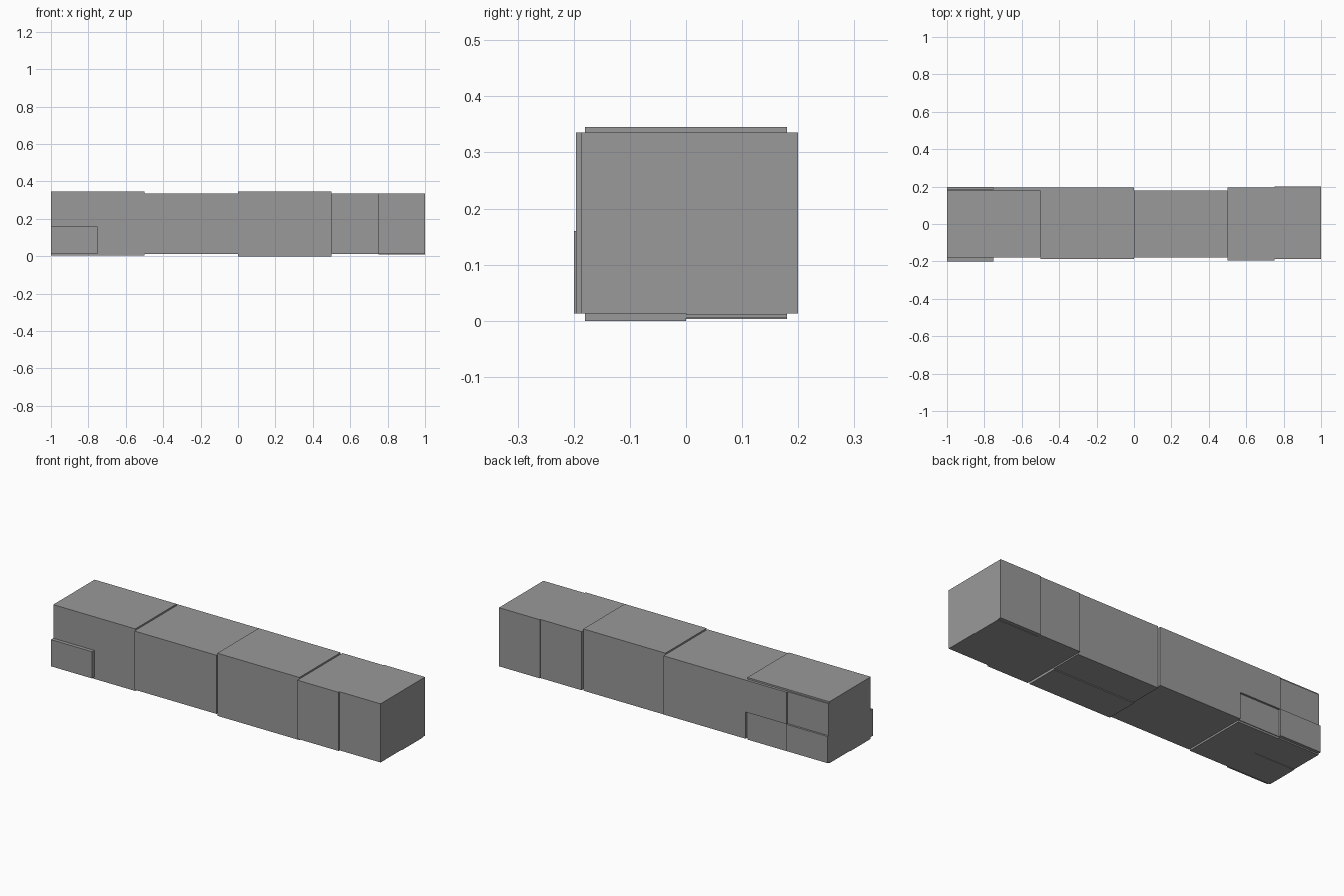
import bpy

if "Cube" in bpy.data.objects:
    bpy.data.objects.remove(bpy.data.objects["Cube"], do_unlink=True)

# Single flat colour
grey = bpy.data.materials.new("plain grey")
grey.use_nodes = True
colour = (0.32, 0.32, 0.32, 1)
grey.diffuse_color = colour
grey.node_tree.nodes["Principled BSDF"].inputs["Base Color"].default_value = colour


def box(name, x, y, z):
    """Axis-aligned block between (low, high) limits."""
    spans = (x, y, z)
    bpy.ops.mesh.primitive_cube_add(size=1, location=[(a + b) / 2 for a, b in spans])
    ob = bpy.context.object
    ob.name = name
    ob.scale = [b - a for a, b in spans]
    bpy.ops.object.transform_apply(location=False, rotation=False, scale=True)
    ob.data.materials.append(grey)
    return ob


W, LOW, HIGH, MID = 0.18, 0.013, 0.336, 0.16
HALF, END = 0.5, 0.75
CORE = 0.17

# Square beam core
box("beam_core", (-1, 1), (-W, W), (LOW, HIGH))

# Raised top slabs on alternate sections
for name, x in (("right_top_slab", -1), ("left_top_slab", 0)):
    box(name, (x, x + HALF), (-W, W), (HIGH - 0.02, 0.345))

# Front cladding
for name, x, depth, top in (
    ("front_right_low_block", (-1, -END), 0.20, MID),
    ("front_centre_panel", (-HALF, 0), 0.187, HIGH),
    ("front_left_inner_panel", (HALF, END), 0.196, HIGH),
    ("front_left_end_panel", (END, 1), 0.187, HIGH),
):
    box(name, x, (-depth, -CORE), (LOW, top))

# Back cladding
for name, x, depth, z in (
    ("back_left_end_panel", (END, 1), 0.20, (LOW, HIGH)),
    ("back_left_inner_panel", (HALF, END), 0.195, (LOW, HIGH)),
    ("back_centre_panel", (-HALF, 0), 0.195, (LOW, HIGH)),
    ("back_right_upper_panel", (-END, -HALF), 0.195, (MID, HIGH)),
    ("back_right_low_panel", (-END, -HALF), 0.184, (LOW, MID)),
    ("back_right_end_low_block", (-1, -END), 0.197, (LOW, MID)),
    ("back_right_end_upper_panel", (-1, -END), 0.186, (MID, HIGH)),
):
    box(name, x, (CORE, depth), z)

# Underside slabs
for name, x, y, low in (
    ("left_front_under_slab", (0, HALF), (-W, 0), 0),
    ("left_back_under_slab", (0, HALF), (0, W), 0.005),
    ("right_front_under_slab", (-1, -HALF), (-W, 0), 0.003),
    ("right_inner_under_slab", (-END, -HALF), (0, W), 0.003),
    ("right_end_under_slab", (-1, -END), (0, W), 0.006),
    ("left_end_under_slab", (END, 1), (0, W), 0.010),
):
    box(name, x, y, (low, LOW + 0.02))
